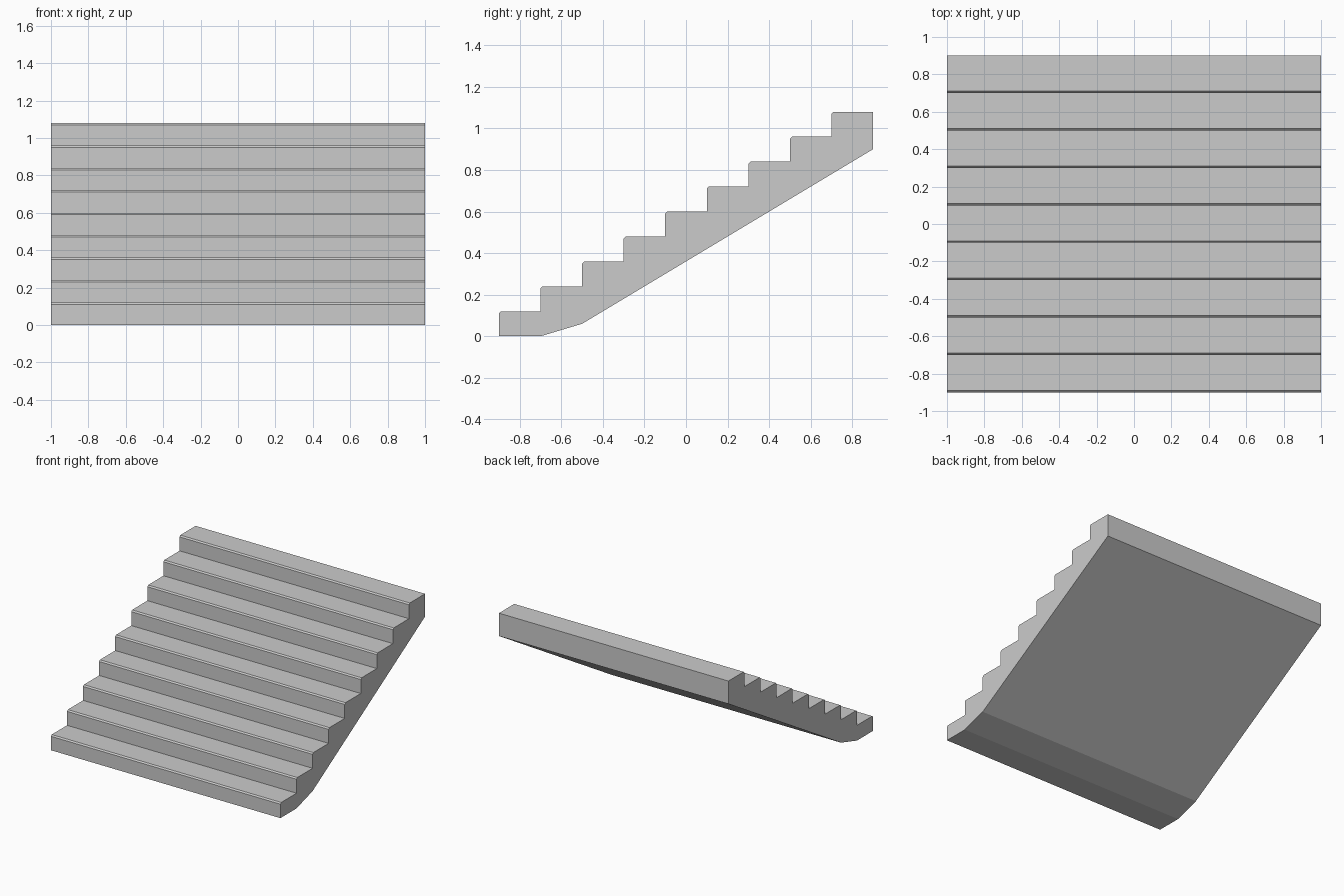
import bpy
import bmesh

cube = bpy.data.objects.get("Cube")
if cube:
    bpy.data.objects.remove(cube, do_unlink=True)

STEPS, TREAD, RISE, CHAMFER = 9, 0.2, 0.12, 0.01
HALF_WIDTH, FRONT = 1.0, -0.9

# Plain grey concrete
concrete = bpy.data.materials.new("light grey")
concrete.use_nodes = True
grey = (0.6, 0.6, 0.6, 1.0)
concrete.diffuse_color = grey
concrete.node_tree.nodes["Principled BSDF"].inputs["Base Color"].default_value = grey

# Side profile (y, z): sloped underside, then the steps with chamfered nosings
back = FRONT + STEPS * TREAD
profile = [(FRONT, 0), (-0.7, 0), (-0.5, 0.06), (back, 0.9)]
for i in reversed(range(STEPS)):
    y, top = FRONT + i * TREAD, (i + 1) * RISE
    profile += [(y + TREAD, top), (y + CHAMFER, top), (y, top - CHAMFER)]
    if i:
        profile.append((y, top - RISE))
# Drop the repeated inner corners shared by a riser and the tread below it
profile = [p for n, p in enumerate(profile)
           if n == 0 or max(abs(p[k] - profile[n - 1][k]) for k in (0, 1)) > 1e-5]

# Extrude the profile across the full width
bm = bmesh.new()
side = bm.faces.new([bm.verts.new((-HALF_WIDTH, y, z)) for y, z in profile])
extruded = bmesh.ops.extrude_face_region(bm, geom=[side], use_keep_orig=True)
moved = [v for v in extruded["geom"] if isinstance(v, bmesh.types.BMVert)]
bmesh.ops.translate(bm, verts=moved, vec=(2 * HALF_WIDTH, 0, 0))
bmesh.ops.recalc_face_normals(bm, faces=bm.faces)

mesh = bpy.data.meshes.new("staircase")
bm.to_mesh(mesh)
bm.free()
mesh.materials.append(concrete)
bpy.context.collection.objects.link(bpy.data.objects.new("staircase", mesh))
